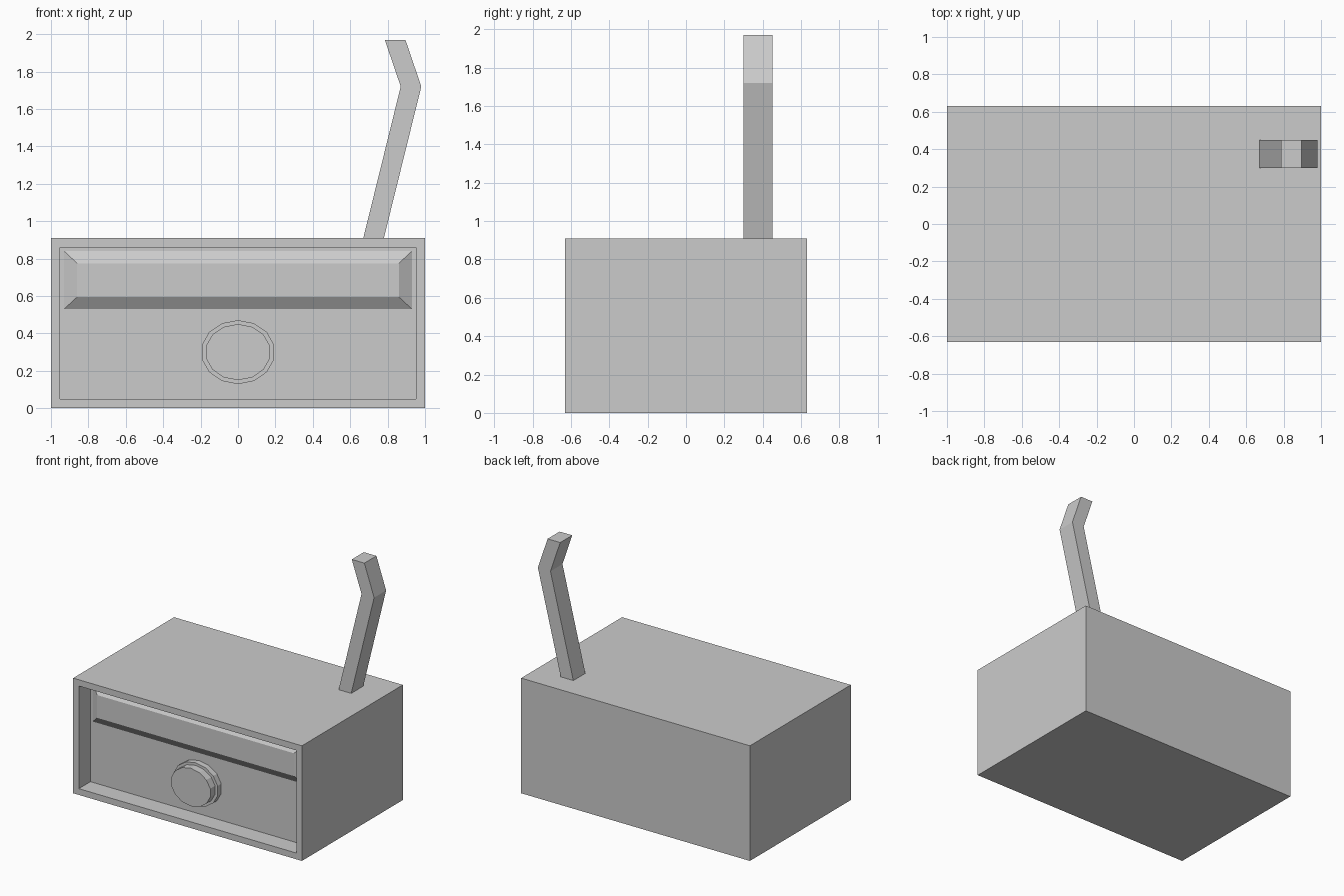
import bpy, bmesh, math
from mathutils import Vector

if "Cube" in bpy.data.objects:
    bpy.data.objects.remove(bpy.data.objects["Cube"])

W, D, H = 2.0, 1.26, 0.91      # case size
RIM, RECESS = 0.07, 0.145      # front rim width and recess depth
FRONT = -D / 2
PANEL = FRONT + RECESS


def finish(name, bm):
    bmesh.ops.recalc_face_normals(bm, faces=bm.faces)
    mesh = bpy.data.meshes.new(name)
    bm.to_mesh(mesh)
    bm.free()
    obj = bpy.data.objects.new(name, mesh)
    bpy.context.collection.objects.link(obj)
    return obj


def loft(name, rings):
    """Join equal-sized rings of points in order and cap both ends."""
    bm = bmesh.new()
    loops = [[bm.verts.new(p) for p in ring] for ring in rings]
    n = len(loops[0])
    for a, b in zip(loops, loops[1:]):
        for i in range(n):
            j = (i + 1) % n
            bm.faces.new((a[i], a[j], b[j], b[i]))
    bm.faces.new(loops[0][::-1])
    bm.faces.new(loops[-1])
    return finish(name, bm)


def rect(x, y, z0, z1):
    return [(-x, y, z0), (x, y, z0), (x, y, z1), (-x, y, z1)]


def oval(rx, rz, y, n=14, cz=0.30):
    return [(rx * math.sin(i * math.tau / n), y, cz + rz * math.cos(i * math.tau / n))
            for i in range(n)]


# Case: box with the front face inset and pushed back
bm = bmesh.new()
bmesh.ops.create_cube(bm, size=1)
bmesh.ops.scale(bm, vec=(W, D, H), verts=bm.verts)
bmesh.ops.translate(bm, vec=(0, 0, H / 2), verts=bm.verts)
bm.normal_update()
front = min(bm.faces, key=lambda f: f.calc_center_median().y)
bmesh.ops.inset_region(bm, faces=[front], thickness=RIM)
new = bmesh.ops.extrude_face_region(bm, geom=[front])["geom"]
bmesh.ops.translate(bm, vec=Vector((0, RECESS, 0)),
                    verts=[v for v in new if isinstance(v, bmesh.types.BMVert)])
if front.is_valid:
    bmesh.ops.delete(bm, geom=[front], context='FACES_ONLY')
finish("case", bm)

# Dial window: shallow raised frustum across the top of the panel
loft("dial_window", [rect(W / 2 - RIM, PANEL, 0.53, H - RIM),
                     rect(0.86, FRONT + 0.10, 0.595, 0.775)])

# Knob: two stepped fourteen-sided discs
loft("knob_base", [oval(0.198, 0.171, PANEL), oval(0.198, 0.171, FRONT + 0.10)])
loft("knob_cap", [oval(0.175, 0.150, FRONT + 0.10), oval(0.175, 0.150, FRONT + 0.04)])

# Antenna: bent square bar
loft("antenna", [[(x, 0.30, z), (x + 0.11, 0.30, z), (x + 0.11, 0.45, z), (x, 0.45, z)]
                 for x, z in ((0.67, H), (0.87, 1.72), (0.785, 1.97))])
